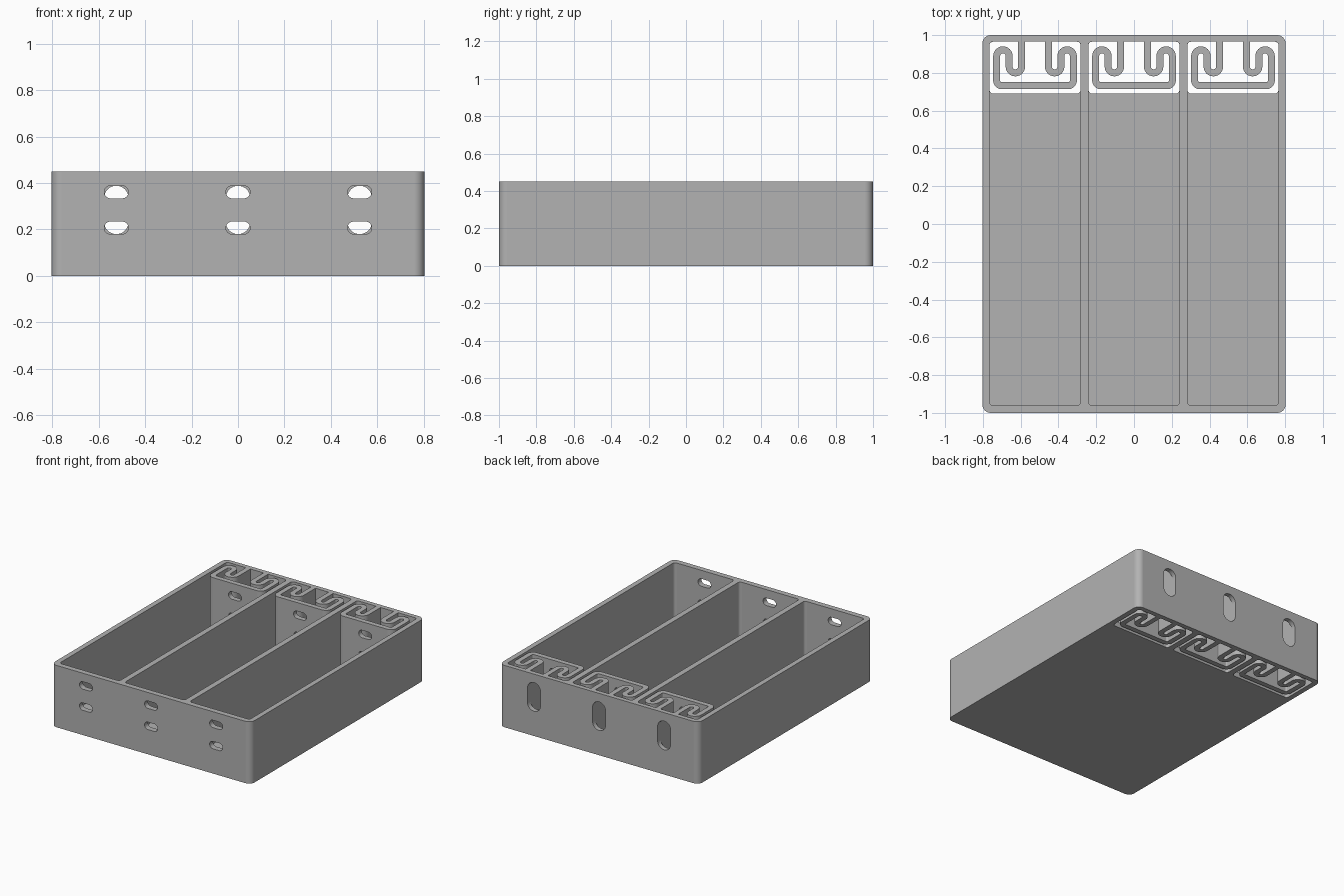
import bpy, bmesh
from math import pi, sin, cos
from mathutils import Vector

if "Cube" in bpy.data.objects:
    bpy.data.objects.remove(bpy.data.objects["Cube"], do_unlink=True)

HEIGHT, FLOOR = 0.45, 0.04
PITCH = 0.524                      # spacing of the three bays
BAYS = (-PITCH, 0, PITCH)
BAY_HALF, BAY_FRONT, BAY_BACK, WELL_FRONT = 0.2415, -0.96, 0.966, 0.69

grey = bpy.data.materials.new("plain grey")
grey.use_nodes = True
colour = (0.448, 0.448, 0.448, 1)
grey.diffuse_color = colour
grey.node_tree.nodes["Principled BSDF"].inputs["Base Color"].default_value = colour


def arc(cx, cy, r, start, end, steps=12):
    angles = [start + (end - start) * i / steps for i in range(steps + 1)]
    return [(cx + r * cos(a), cy + r * sin(a)) for a in angles]


def rounded(x0, x1, y0, y1, r):
    """Outline of a rectangle with rounded corners."""
    corners = ((x1 - r, y1 - r), (x0 + r, y1 - r), (x0 + r, y0 + r), (x1 - r, y0 + r))
    pts = []
    for i, (cx, cy) in enumerate(corners):
        pts += arc(cx, cy, r, i * pi / 2, (i + 1) * pi / 2, 8)
    return pts


def finish(name, bm):
    bmesh.ops.remove_doubles(bm, verts=bm.verts, dist=1e-5)
    bmesh.ops.recalc_face_normals(bm, faces=bm.faces)
    mesh = bpy.data.meshes.new(name)
    bm.to_mesh(mesh)
    bm.free()
    mesh.materials.append(grey)
    obj = bpy.data.objects.new(name, mesh)
    bpy.context.collection.objects.link(obj)
    return obj


def prisms(name, outlines, low, high, along_y=False):
    """Extrude outlines upward, or from front to back."""
    bm = bmesh.new()
    for pts in outlines:
        ends = []
        for d in (low, high):
            ends.append([bm.verts.new((a, d, b) if along_y else (a, b, d)) for a, b in pts])
        bm.faces.new(ends[0])
        bm.faces.new(ends[1])
        for i in range(len(pts)):
            j = (i + 1) % len(pts)
            bm.faces.new((ends[0][i], ends[0][j], ends[1][j], ends[1][i]))
    return finish(name, bm)


def ribbon(name, path, width):
    """Wall of constant width that follows a path at full height."""
    bm = bmesh.new()
    path = [Vector(p) for p in path]
    rings = []
    for i, p in enumerate(path):
        back = (p - path[max(i - 1, 0)]).normalized()
        ahead = (path[min(i + 1, len(path) - 1)] - p).normalized()
        t = (back + ahead).normalized()
        side = Vector((-t.y, t.x)) * width / 2
        a, b = p + side, p - side
        rings.append([bm.verts.new((q.x, q.y, z))
                      for q, z in ((a, 0), (b, 0), (b, HEIGHT), (a, HEIGHT))])
    for r, s in zip(rings, rings[1:]):
        for i in range(4):
            j = (i + 1) % 4
            bm.faces.new((r[i], r[j], s[j], s[i]))
    bm.faces.new(rings[0])
    bm.faces.new(rings[-1])
    return finish(name, bm)


def cut(obj, cutter):
    cutter.hide_render = True
    bpy.context.view_layer.objects.active = obj
    mod = obj.modifiers.new("cut", 'BOOLEAN')
    mod.operation, mod.solver, mod.object = 'DIFFERENCE', 'EXACT', cutter
    bpy.ops.object.modifier_apply(modifier=mod.name)


# Cutters: bays, open wells behind the floor, slots
bays = prisms("bay_cutter", [rounded(x - BAY_HALF, x + BAY_HALF, BAY_FRONT, BAY_BACK, 0.02)
                             for x in BAYS], FLOOR, 1)
inset = BAY_HALF - 0.0006
wells = prisms("well_cutter", [rounded(x - inset, x + inset, WELL_FRONT, BAY_BACK - 0.0006, 0.02)
                               for x in BAYS], -0.2, 0.2)
slots = prisms("slot_cutter", [rounded(x - 0.052, x + 0.052, z - 0.027, z + 0.027, 0.0265)
                               for x in BAYS for z in (0.207, 0.361)], -1.2, 0.765, True)
back_slots = prisms("back_slot_cutter", [rounded(x - 0.052, x + 0.052, 0.18, 0.388, 0.0515)
                                         for x in BAYS], 0.94, 1.2, True)

# Tray body
tray = prisms("tray_body", [rounded(-0.803, 0.803, -1, 1, 0.045)], 0, HEIGHT)
for cutter in (bays, wells, slots, back_slots):
    cut(tray, cutter)
parts = [tray]

# Serpentine spring plate in each well, mirrored about the bay centre
half = [(0.071, BAY_BACK)]
half += arc(0.104, 0.833, 0.033, pi, 2 * pi)
half += arc(0.170, 0.889, 0.033, pi, 0)
half += arc(0.175, 0.760, 0.028, 0, -pi / 2)
path = half + [(-x, y) for x, y in reversed(half)]
for label, x in zip(("right", "middle", "left"), BAYS):
    spring = ribbon(label + "_spring_plate", [(x + px, py) for px, py in path], 0.037)
    cut(spring, slots)
    parts.append(spring)

for cutter in (bays, wells, slots, back_slots):
    bpy.data.objects.remove(cutter, do_unlink=True)

# Smooth rounded corners, crisp edges
for obj in parts:
    bpy.ops.object.select_all(action='DESELECT')
    obj.select_set(True)
    bpy.context.view_layer.objects.active = obj
    bpy.ops.object.shade_smooth_by_angle(angle=0.6)
    obj.modifiers.new("even shading", 'WEIGHTED_NORMAL').keep_sharp = True
